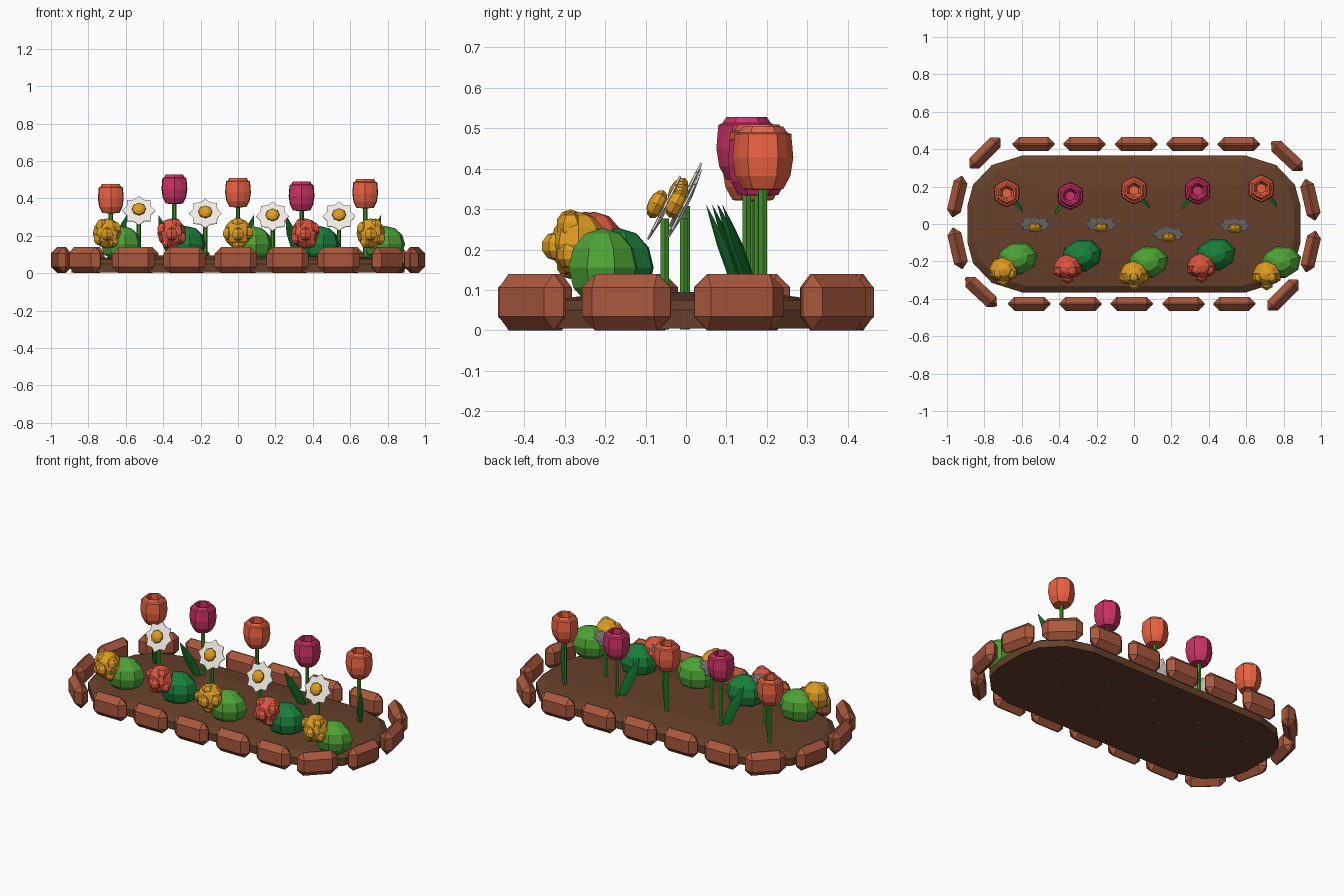
import bpy, bmesh, math
from mathutils import Vector, Matrix
from math import sin, cos, pi, radians

if "Cube" in bpy.data.objects:
    bpy.data.objects.remove(bpy.data.objects["Cube"])


def mat(name, *rgb):
    m = bpy.data.materials.new(name)
    m.diffuse_color = (*[c ** 2.2 for c in rgb], 1)  # picture colour to linear
    m.use_nodes = True
    m.node_tree.nodes["Principled BSDF"].inputs["Base Color"].default_value = m.diffuse_color
    return m


BRICK = mat("brick", .66, .35, .25)
SOIL = mat("soil", .40, .26, .18)
STEM = mat("stem_green", .27, .57, .18)
LEAF = mat("leaf_green", .10, .42, .18)
LIGHT = mat("light_green", .31, .64, .22)
DARK = mat("dark_green", .13, .50, .24)
ORANGE = mat("orange", .92, .39, .27)
PINK = mat("pink", .80, .21, .40)
CORAL = mat("coral", .86, .34, .26)
YELLOW = mat("yellow", .87, .61, .15)
WHITE = mat("white", .94, .92, .89)


def finish(name, bm, m, matrix=Matrix()):
    bmesh.ops.recalc_face_normals(bm, faces=bm.faces)
    me = bpy.data.meshes.new(name)
    bm.to_mesh(me)
    bm.free()
    me.materials.append(m)
    ob = bpy.data.objects.new(name, me)
    ob.matrix_world = matrix
    bpy.context.collection.objects.link(ob)
    return ob


def loft(name, rings, m, matrix=Matrix()):
    """Skin rings of equal point count and cap both ends."""
    bm = bmesh.new()
    vs = [[bm.verts.new(p) for p in r] for r in rings]
    n = len(rings[0])
    for a, b in zip(vs, vs[1:]):
        for i in range(n):
            j = (i + 1) % n
            bm.faces.new((a[i], a[j], b[j], b[i]))
    bm.faces.new(vs[0][::-1])
    bm.faces.new(vs[-1])
    return finish(name, bm, m, matrix)


def ball(bm, c, r, seg=8, rings=6):
    bmesh.ops.create_uvsphere(bm, u_segments=seg, v_segments=rings, radius=1,
                              matrix=Matrix.Translation(c) @ Matrix.Diagonal((*r, 1)))


def stem(name, x, y, top, r):
    loft(name, [[(x + r * cos(i * pi / 3), y + r * sin(i * pi / 3), z) for i in range(6)]
                for z in (.003, top)], STEM)


def leaf(name, x, y, dx, dy, height):
    # pointed lens facing forward, leaning from the base toward (dx, dy)
    side = Vector((1, math.copysign(.45, -dx), 0)).normalized()
    nrm = side.cross(Vector((dx, dy, height))).normalized()
    rings = []
    for t, w in ((0, .012), (.3, .028), (.6, .030), (.85, .014), (1, .001)):
        c = Vector((x + dx * t ** 1.2, y + dy * t ** 1.2, .06 + height * t))
        h = nrm * w * .15
        rings.append([c + side * w, c + h, c - side * w, c - h])
    loft(name, rings, LEAF)


# mounded soil bed
quarter = [(.89, .10), (.86, .21), (.76, .315), (.60, .365)]
outline = (quarter + [(-x, y) for x, y in quarter[::-1]]
           + [(-x, -y) for x, y in quarter] + [(x, -y) for x, y in quarter[::-1]])
loft("soil", [[(x * sx, y * sy, z) for x, y in outline] for sx, sy, z in
              ((1, 1, .005), (1, 1, .05), (.96, .91, .075), (.6, .5, .095))], SOIL)

# brick edging: half the ring, repeated by a half turn
half = [(x, .427, 0) for x in (-.537, -.265, .012, .286, .56)]
half += [(.818, .363, -43), (.943, .13, -77), (.945, -.147, 77), (.797, -.38, 45)]
for k in (1, -1):
    for x, y, a in half:
        bm = bmesh.new()
        bmesh.ops.create_cube(bm, size=1, matrix=Matrix.Diagonal((.225, .075, .14, 1)))
        bmesh.ops.bevel(bm, geom=bm.edges[:], offset=.034, segments=1,
                        affect='EDGES', profile=.5)
        finish("edging_brick", bm, BRICK, Matrix.Translation((k * x, k * y, .07))
               @ Matrix.Rotation(radians(a), 4, 'Z'))

# tulips: fluted cup, stem and one leaf each
cup = [(.018, 0), (.050, .002), (.068, .035), (.075, .08), (.070, .138), (.060, .142),
       (.050, .157), (.040, .155), (.040, .12), (.026, .09)]
tulips = [(-.68, .165, .32, 1), (-.34, .15, .37, -1), (0, .18, .352, 1),
          (.34, .178, .333, -1), (.68, .19, .347, 1)]
for i, (x, y, z, s) in enumerate(tulips):
    stem("tulip_stem", x, y, z + .01, .012)
    rings = [[(r * (1 if k % 2 else .92) * cos(k * pi / 6),
               r * (1 if k % 2 else .92) * sin(k * pi / 6), h) for k in range(12)]
             for r, h in cup]
    loft("tulip_head", rings, PINK if i % 2 else ORANGE, Matrix.Translation((x, y, z)))
    leaf("tulip_leaf", x + s * .015, y - .015, s * .07, -.085, .25)

# white flowers: tilted eight-point star with a yellow centre
for x, y, z in ((-.53, 0, .333), (-.175, 0, .318), (.185, -.052, .302), (.54, -.005, .303)):
    stem("daisy_stem", x, y, z - .025, .012)
    face = Matrix.Translation((x, y, z)) @ Matrix.Rotation(radians(63), 4, 'X')
    star = [[(f * (.088 if k % 2 else .07) * cos(k * pi / 8 + pi / 8),
              f * (.088 if k % 2 else .07) * sin(k * pi / 8 + pi / 8), h)
             for k in range(16)] for f, h in ((.4, -.006), (1, 0), (1, .005), (.4, .006))]
    loft("daisy_petals", star, WHITE, face)
    bm = bmesh.new()
    ball(bm, (0, 0, .022), (.038, .038, .022))
    finish("daisy_centre", bm, YELLOW, face)

# low bushes, each with a knobbly bloom at its front left
bushes = [(-.625, -.185), (-.28, -.17), (.075, -.205), (.435, -.165), (.785, -.205)]
for i, (x, y) in enumerate(bushes):
    bm = bmesh.new()
    ball(bm, (0, 0, 0), (.112, .088, .098), 8, 6)
    finish("bush", bm, DARK if i % 2 else LIGHT, Matrix.Translation((x, y, .155))
           @ Matrix.Rotation(radians(15), 4, 'Z'))
    bm = bmesh.new()
    ball(bm, (0, 0, 0), (.076, .07, .08))
    ball(bm, (0, -.056, -.005), (.036, .036, .036), 6, 5)
    for k in range(4):
        a = k * pi / 2 + .6 + i * .5
        ball(bm, (.05 * cos(a), -.02, .05 * sin(a)), (.036, .036, .036), 6, 5)
    finish("bush_bloom", bm, CORAL if i % 2 else YELLOW,
           Matrix.Translation((x - .075, y - .06, .213)))
